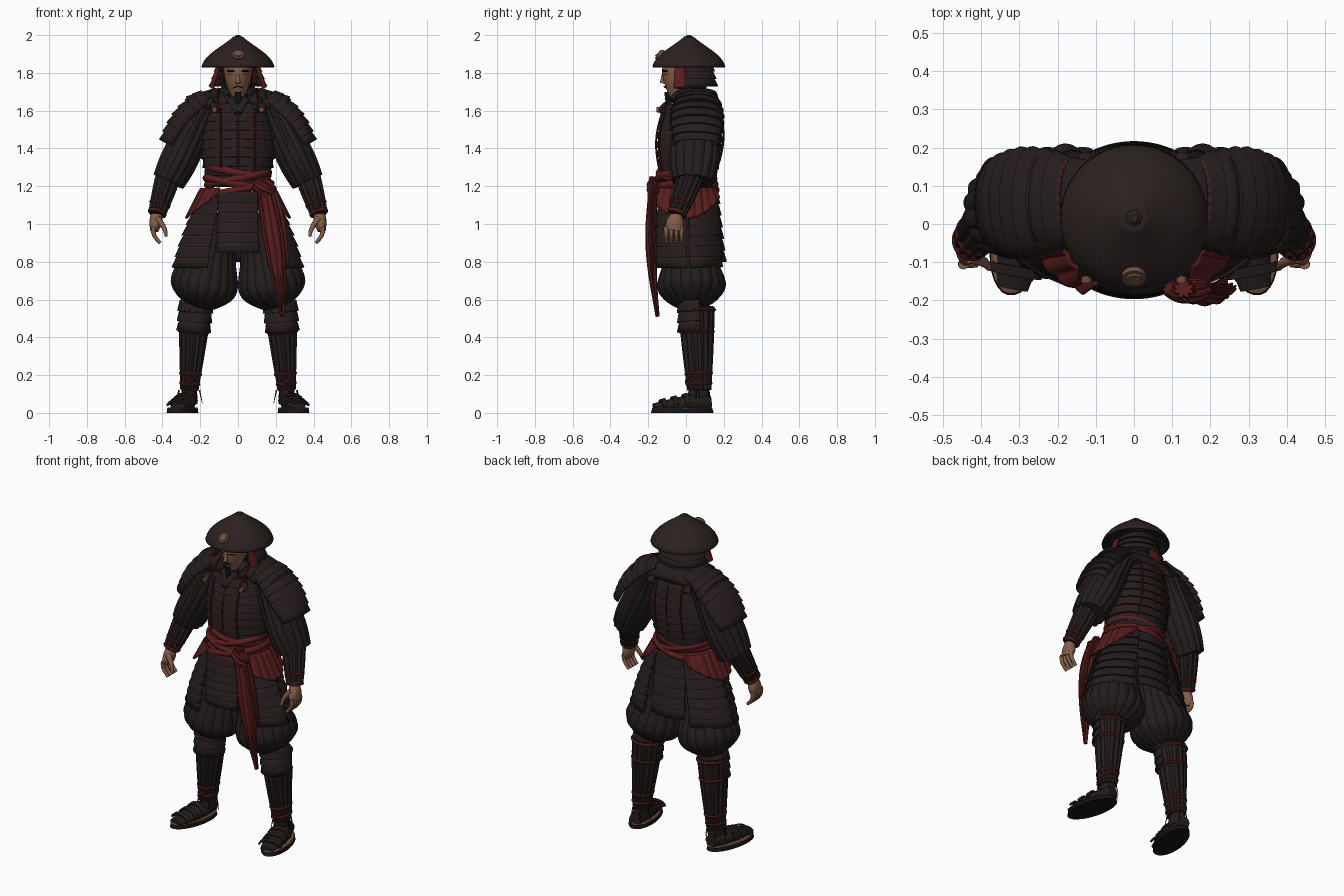
import bpy, bmesh, math
from math import cos, sin, pi, radians
from mathutils import Vector, Matrix

if "Cube" in bpy.data.objects:
    bpy.data.objects.remove(bpy.data.objects["Cube"])

def material(name, *rgb):
    mat = bpy.data.materials.new(name)
    mat.use_nodes = True
    mat.diffuse_color = (*rgb, 1)
    mat.node_tree.nodes["Principled BSDF"].inputs["Base Color"].default_value = (*rgb, 1)
    return mat

ARMOUR = material("dark lacquer", .019, .012, .012)
CLOTH = material("dark cloth", .017, .012, .012)
HAT = material("hat brown", .024, .015, .014)
RED = material("red cloth", .1, .012, .013)
LACE = material("red lacing", .07, .011, .011)
SKIN = material("skin", .23, .11, .065)
BRONZE = material("bronze", .17, .08, .05)
BLACK = material("black", .008, .007, .007)

def finish(name, bm, mats, mirror=False, thickness=0, lined=False):
    """Turn a bmesh into a smooth-shaded object, optionally mirrored or thickened."""
    bmesh.ops.remove_doubles(bm, verts=bm.verts, dist=.0001)
    bmesh.ops.recalc_face_normals(bm, faces=bm.faces)
    mesh = bpy.data.meshes.new(name)
    bm.to_mesh(mesh)
    bm.free()
    obj = bpy.data.objects.new(name, mesh)
    bpy.context.collection.objects.link(obj)
    for mat in mats:
        mesh.materials.append(mat)
    if thickness:
        shell = obj.modifiers.new("Thickness", "SOLIDIFY")
        shell.thickness, shell.offset = thickness, 0
        shell.material_offset = len(mats) - 1 if lined else 0
    if mirror:
        obj.modifiers.new("Mirror", "MIRROR")
    bpy.ops.object.select_all(action="DESELECT")
    obj.select_set(True)
    bpy.context.view_layer.objects.active = obj
    bpy.ops.object.shade_smooth_by_angle(angle=radians(35))

def loft(name, start, end, size, end_size, *mats, bulge=0, ease=1, bow=(0, 0, 0), steps=10,
         sides=32, arc=None, pleats=0, rows=0, swag=False, **options):
    """Sweep an ellipse from start to end, swelling by bulge and bending by bow.
    An arc leaves an open shell; rows makes overlapping plates with dashed lacing."""
    start, end, bow = Vector(start), Vector(end), Vector(bow)
    size, end_size = Vector(size), Vector(end_size)
    if rows:
        levels = [((row + part) / rows, .012 * part) for row in range(rows) for part in (0, .2, 1)]
    else:
        levels = [(step / steps, 0) for step in range(steps + 1)]
    bm, rings = bmesh.new(), []
    first, last = arc or (0, 360)
    for t, flare in levels:
        center = start.lerp(end, t) + bow * sin(pi * t)
        axis = (end - start + bow * pi * cos(pi * t)).normalized()
        side = axis.cross(Vector((0, 0, 1) if abs(axis.y) > .7 else (0, 1, 0))).normalized()
        depth = side.cross(axis)
        radius = size.lerp(end_size, t) * (1 + bulge * sin(pi * t ** ease))
        ring = []
        for j in range(sides + 1 if arc else sides):
            a = radians(first + (last - first) * j / sides)
            fold = flare + .009 * abs(sin(a * pleats / 2))
            p = center + side * cos(a) * (radius.x + fold) + depth * sin(a) * (radius.y + fold)
            if swag:
                p.z += (start.z - p.z) * .7 * (1 - sin(pi * j / sides))
            ring.append(bm.verts.new(p))
        rings.append(ring)
    for i, (upper, lower) in enumerate(zip(rings, rings[1:])):
        for j in range(sides):
            k = (j + 1) % len(upper)
            face = bm.faces.new((upper[j], upper[k], lower[k], lower[j]))
            face.material_index = int(rows > 0 and i % 3 == 0 and j % 2 == 0)
    if not arc:
        bm.faces.new(rings[0])
        bm.faces.new(rings[-1])
    finish(name, bm, mats, **options)

def wraps(name, start, end, size, end_size, places, mat, **options):
    """Bulging cords wound round a limb at the given fractions of its length."""
    start, end = Vector(start), Vector(end)
    half = (end - start).normalized() * .009
    for number, t in enumerate(places):
        center = start.lerp(end, t)
        girth = Vector(size).lerp(Vector(end_size), t) + Vector((.008, .008))
        loft(f"{name}_{number}", center - half, center + half, girth, girth, mat,
             bulge=.1, steps=4, **options)

def disc(name, place, radius, depth, mat, tilt=0, turn=0, width=1, **options):
    bm = bmesh.new()
    bmesh.ops.create_cone(bm, cap_ends=True, segments=32, radius1=radius, radius2=radius * .95, depth=depth)
    spin = Matrix.Rotation(radians(turn), 4, "Z") @ Matrix.Rotation(radians(tilt), 4, "X")
    bm.transform(Matrix.Translation(place) @ spin @ Matrix.Diagonal((width, 1, 1, 1)))
    finish(name, bm, [mat], **options)

# Conical hat with dark lining, knob and badge
loft("hat", (0, .015, 1.99), (0, .015, 1.83), (.02, .02), (.19, .19), HAT, BLACK, bulge=.22,
     sides=48, arc=(0, 360), thickness=.008, lined=True)
loft("hat_knob", (0, .015, 2), (0, .015, 1.97), (.01, .01), (.03, .03), HAT, bulge=.3)
disc("hat_badge", (0, -.135, 1.893), .033, .024, BRONZE, tilt=48)
disc("hat_badge_boss", (0, -.138, 1.896), .022, .03, BRONZE, tilt=48)

# Neck guard with red inner face and red cheek flaps
loft("neck_guard", (0, .03, 1.85), (0, .03, 1.73), (.1, .1), (.14, .125), ARMOUR, LACE, RED,
     rows=3, arc=(-42, 222), thickness=.008, lined=True)
loft("cheek_flaps", (.1, -.03, 1.84), (.14, -.03, 1.72), (.012, .03), (.014, .036), RED, mirror=True)

# Head, face and neck
loft("face", (0, -.02, 1.88), (0, -.04, 1.67), (.07, .09), (.035, .05), SKIN, bulge=.35)
loft("neck", (0, .01, 1.74), (0, .01, 1.58), (.06, .06), (.07, .07), SKIN)
loft("hair", (0, .02, 1.88), (0, .02, 1.7), (.07, .07), (.07, .07), BLACK, bulge=.1)
loft("nose", (0, -.118, 1.8), (0, -.126, 1.745), (.007, .008), (.013, .013), SKIN)
loft("goatee", (0, -.1, 1.7), (0, -.095, 1.61), (.016, .014), (.006, .006), BLACK, bulge=.2)
loft("moustache", (-.025, -.105, 1.72), (.025, -.105, 1.72), (.002, .004), (.002, .004), BLACK,
     bow=(0, -.01, .008), bulge=.5)
for part, height, thin in (("eyes", 1.79, .002), ("eyebrows", 1.81, .004)):
    loft(part, (.015, -.122, height), (.055, -.1, height), (thin, .004), (thin, .003), BLACK,
         bow=(0, -.005, 0), mirror=True)

# Undershirt and crossed collar
loft("undershirt", (0, .04, 1.72), (0, .02, 1.2), (.1, .08), (.16, .14), CLOTH, bulge=.2)
loft("shoulder_yoke", (-.2, .05, 1.63), (.2, .05, 1.63), (.05, .1), (.05, .1), CLOTH,
     bulge=.2, bow=(0, 0, .02))
loft("collar", (.07, .03, 1.72), (0, -.13, 1.59), (.02, .018), (.02, .015), CLOTH,
     bow=(.015, -.01, .02), mirror=True)
loft("collar_back", (-.07, .04, 1.73), (.07, .04, 1.73), (.02, .02), (.02, .02), CLOTH, bow=(0, .05, 0))

# Cuirass with vertical lacing, straps and toggles
loft("cuirass", (0, .03, 1.63), (0, .01, 1.25), (.15, .14), (.165, .14), ARMOUR, LACE,
     bulge=.2, rows=8, sides=72)
for part, facing in (("front", -1), ("back", 1)):
    for number in (-1, 0, 1):
        x, reach = number * .09, facing * (.15 - .015 * abs(number))
        loft(f"{part}_lacing_{number}", (x, .03 + reach, 1.61), (x, .01 + reach, 1.28),
             (.005, .005), (.005, .005), LACE, bow=(0, facing * .028, 0), sides=8)
loft("shoulder_straps", (.125, -.14, 1.6), (.125, .18, 1.6), (.022, .01), (.022, .01), ARMOUR,
     bow=(0, 0, .11), mirror=True)
loft("strap_edging", (.105, -.145, 1.6), (.105, .185, 1.6), (.006, .01), (.006, .01), RED,
     bow=(0, 0, .113), sides=8, mirror=True)
disc("strap_toggles", (.125, -.145, 1.605), .014, .02, BRONZE, tilt=90, mirror=True)

# Wide sleeves, shoulder plates and forearms
elbow, wrist = (.37, .025, 1.25), (.43, -.05, 1.05)
loft("sleeves", (.17, .06, 1.63), (.368, .035, 1.225), (.07, .1), (.08, .105), CLOTH, bulge=.22,
     ease=1.5, pleats=14, sides=56, steps=16, mirror=True)
loft("shoulder_plates", (.16, .06, 1.66), (.365, .055, 1.42), (.055, .105), (.045, .105), ARMOUR, LACE,
     bulge=.25, bow=(.015, 0, .015), rows=7, arc=(-105, 105), thickness=.008, mirror=True)
loft("collar_plates", (.1, .06, 1.69), (.24, .06, 1.61), (.03, .1), (.07, .12), ARMOUR,
     arc=(-80, 100), thickness=.01, mirror=True)
loft("forearms", elbow, wrist, (.06, .062), (.038, .04), ARMOUR, bulge=.05, pleats=12, sides=48, mirror=True)
wraps("wrist_wraps", elbow, wrist, (.06, .062), (.038, .04), (.72, .95), LACE, mirror=True)

# Hands
loft("palms", wrist, (.443, -.065, .965), (.03, .03), (.022, .044), SKIN, bulge=.25, mirror=True)
for number in range(4):
    y = -.105 + .027 * number
    loft(f"fingers_{number}", (.446, y, .985), (.412, y, .9), (.014, .014), (.009, .009), SKIN,
         bow=(.015, 0, 0), sides=12, mirror=True)
loft("thumbs", (.43, -.085, 1.03), (.38, -.115, .935), (.018, .018), (.008, .008), SKIN,
     bow=(-.012, 0, 0), sides=12, mirror=True)

# Waist sash wound with alternating tilt, hip drapes, knot and tails
for number in range(4):
    z, girth, lean = 1.27 - .03 * number, .165 + .006 * number, .004 * (-1) ** number
    loft(f"sash_wrap_{number}", (lean, 0, z + .02), (-lean, 0, z - .02),
         (girth, girth * .9), (girth, girth * .9), RED, bulge=.08, sides=48)
loft("hip_drapes", (0, 0, 1.19), (0, 0, 1.03), (.19, .17), (.27, .2), RED, arc=(-62, 60),
     pleats=26, sides=56, swag=True, thickness=.008, mirror=True)
loft("sash_knot", (.09, -.165, 1.22), (.19, -.165, 1.17), (.02, .015), (.02, .015), RED,
     bulge=.8, bow=(0, -.01, 0), pleats=8)
loft("sash_loop", (.13, -.17, 1.25), (.14, -.18, 1.14), (.018, .015), (.025, .018), RED, bulge=.3, pleats=8)
loft("long_sash_tail", (.14, -.175, 1.2), (.235, -.15, .51), (.028, .012), (.004, .002), RED,
     bulge=1.8, ease=1.2, bow=(.01, -.022, 0), pleats=10, steps=16)
loft("short_sash_tail", (.17, -.17, 1.18), (.25, -.165, .8), (.022, .01), (.012, .004), RED,
     bulge=1, bow=(0, -.01, 0), pleats=8)

# Armoured skirt panels
loft("front_skirt_panel", (0, 0, 1.17), (0, 0, .85), (.2, .17), (.21, .18), ARMOUR, LACE,
     rows=6, arc=(240, 300), thickness=.01)
loft("back_skirt_panel", (0, 0, 1.17), (0, 0, .8), (.2, .16), (.22, .2), ARMOUR, LACE,
     rows=6, arc=(60, 120), thickness=.01)
for part, arc in (("front", (-62, -3)), ("rear", (1, 62))):
    loft(f"{part}_hip_panels", (0, .01, 1.17), (0, .015, .77), (.185, .16), (.335, .188), ARMOUR, LACE,
         bulge=.05, rows=7, arc=arc, thickness=.01, mirror=True)

# Pleated trousers gathered below the knee
loft("trousers", (.1, .01, 1.05), (.205, .035, .56), (.125, .11), (.065, .07), CLOTH, bulge=1.2, ease=3,
     pleats=18, sides=72, steps=24, mirror=True)

# Lower legs with splints, knee plates, wraps and loose cords
knee, ankle = (.225, .055, .56), (.258, .07, .12)
calf, heel_size = (.08, .088), (.04, .055)
loft("shins", knee, ankle, calf, heel_size, ARMOUR, bulge=.04, pleats=14, sides=56, mirror=True)
loft("ankles", ankle, (.262, .07, .05), heel_size, (.045, .06), CLOTH, mirror=True)
loft("knee_plates", (.222, .055, .59), (.235, .06, .43), (.083, .09), (.077, .092), ARMOUR, LACE,
     rows=3, arc=(-190, 10), thickness=.008, mirror=True)
wraps("leg_wraps", knee, ankle, calf, heel_size, (.04, .3, .8, .92), LACE, mirror=True)
for part, x in (("inner", -.045), ("outer", .045)):
    loft(f"{part}_ankle_crossing", (.256 + x, .035, .2), (.256 - x, .035, .13), (.006, .006),
         (.006, .006), RED, bow=(0, -.035, 0), sides=8, mirror=True)
for number in range(7):
    out = Vector((cos(number), sin(number), 0))
    top = Vector(ankle) + out * .055
    loft(f"cord_ends_{number}", top, top + out * .015 - Vector((0, 0, .07)), (.004, .004),
         (.001, .001), BLACK, sides=6, mirror=True)

# Feet, sandals and straps
heel, toe = Vector((.262, .13, .055)), Vector((.318, -.17, .035))
loft("feet", heel, toe, (.036, .038), (.04, .016), CLOTH, bulge=.55, mirror=True)
disc("sandal_soles", (.294, -.02, .0125), .17, .025, BLACK, turn=12, width=.46, mirror=True)
disc("sandal_trims", (.294, -.02, .026), .166, .004, BRONZE, turn=12, width=.46, mirror=True)
for number, t in enumerate((.4, .6, .8)):
    loft(f"sandal_straps_{number}", heel.lerp(toe, t), heel.lerp(toe, t + .08), (.065, .075 - .05 * t),
         (.065, .07 - .05 * t), ARMOUR, arc=(0, 180), thickness=.01, mirror=True)
